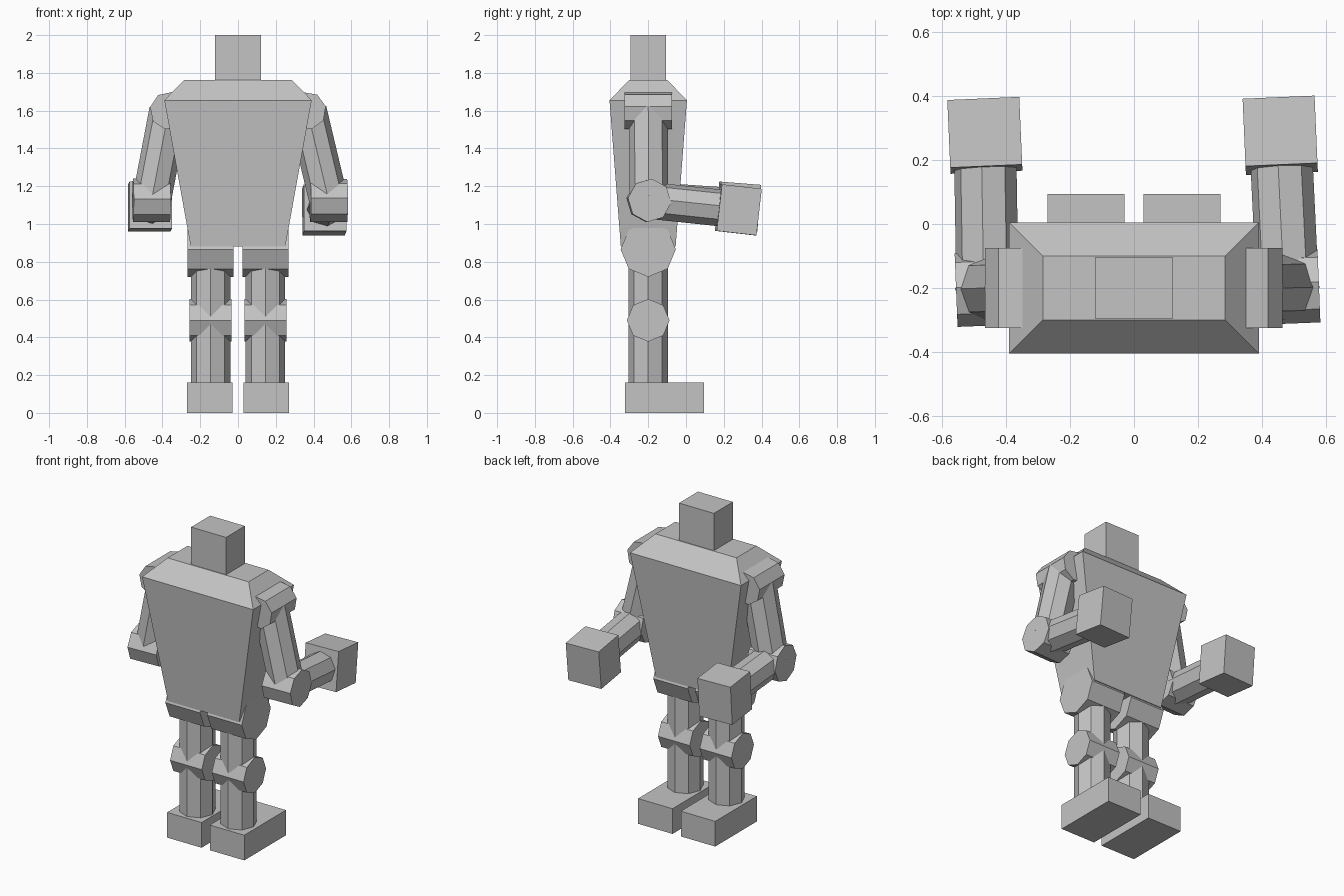
import bpy
import bmesh
from math import radians
from mathutils import Matrix, Vector, Euler

old = bpy.data.objects.get("Cube")
if old:
    bpy.data.objects.remove(old, do_unlink=True)

grey = bpy.data.materials.new("plain_grey")
grey.use_nodes = True
colour = (0.55, 0.55, 0.55, 1)
grey.diffuse_color = colour
grey.node_tree.nodes["Principled BSDF"].inputs["Base Color"].default_value = colour

BODY_Y = -0.2  # depth of the body's centre line


def finish(bm, name):
    bmesh.ops.recalc_face_normals(bm, faces=bm.faces)
    mesh = bpy.data.meshes.new(name)
    bm.to_mesh(mesh)
    bm.free()
    mesh.materials.append(grey)
    obj = bpy.data.objects.new(name, mesh)
    bpy.context.collection.objects.link(obj)
    return obj


def box(name, centre, size, turn=(0, 0, 0)):
    """Box with its size and a turn in degrees."""
    bm = bmesh.new()
    rot = Euler([radians(a) for a in turn]).to_matrix().to_4x4()
    bmesh.ops.create_cube(
        bm, size=1,
        matrix=Matrix.Translation(centre) @ rot @ Matrix.Diagonal((*size, 1)))
    return finish(bm, name)


def prism(name, start, end, radius, corner):
    """Eight-sided bar from start to end, one corner pointing along corner."""
    start, end = Vector(start), Vector(end)
    d = (end - start).normalized()
    u = Vector(corner)
    u = (u - d * u.dot(d)).normalized()
    frame = Matrix((u, d.cross(u), d)).transposed().to_4x4()
    bm = bmesh.new()
    bmesh.ops.create_cone(
        bm, cap_ends=True, segments=8, radius1=radius, radius2=radius,
        depth=(end - start).length,
        matrix=Matrix.Translation((start + end) / 2) @ frame)
    return finish(bm, name)


def loft(name, levels):
    """Stack of rectangles given as height, half width and half depth."""
    bm = bmesh.new()
    rings = [[bm.verts.new((sx * hx, BODY_Y + sy * hy, z))
              for sx, sy in ((-1, -1), (1, -1), (1, 1), (-1, 1))]
             for z, hx, hy in levels]
    bm.faces.new(rings[0])
    bm.faces.new(rings[-1])
    for low, high in zip(rings, rings[1:]):
        for i in range(4):
            j = (i + 1) % 4
            bm.faces.new((low[i], low[j], high[j], high[i]))
    return finish(bm, name)


# Head and tapered torso with sloping shoulders
box("head", (0, BODY_Y, 1.875), (0.245, 0.19, 0.25))
loft("torso", [(0.88, 0.25, 0.145), (1.655, 0.39, 0.205), (1.763, 0.285, 0.1)])

# Legs
for side, s in (("left", 1), ("right", -1)):
    def across(part, z, radius, inner, outer):
        prism(f"{side}_{part}", (s * inner, BODY_Y, z), (s * outer, BODY_Y, z),
              radius, (0, 0, 1))

    across("hip", 0.866, 0.146, 0.025, 0.268)
    across("knee", 0.49, 0.113, 0.035, 0.258)
    prism(f"{side}_leg", (s * 0.145, BODY_Y, 0.15), (s * 0.145, BODY_Y, 0.85),
          0.105, (1, 0, 0))
    box(f"{side}_foot", (s * 0.15, -0.115, 0.08), (0.242, 0.418, 0.16))

# Arms, each bent at the elbow with the forearm reaching backwards
arms = (
    ("left", 1, Vector((0.48, -0.197, 1.125)), Vector((0.457, 0.277, 1.075)), -6.5),
    ("right", -1, Vector((-0.458, -0.203, 1.125)), Vector((-0.466, 0.277, 1.092)), -4.5),
)
for side, s, elbow, hand, pitch in arms:
    shoulder = Vector((s * 0.367, BODY_Y, 1.6))
    reach = elbow - shoulder
    forward = hand - elbow
    half = Vector((0, 0.125, 0))
    prism(f"{side}_shoulder", shoulder - half, shoulder + half, 0.1, reach)
    prism(f"{side}_upper_arm", shoulder, elbow, 0.103, (0, 1, 0))
    axle = Vector((1, 0.04, 0)).normalized() * 0.098
    prism(f"{side}_elbow", elbow - axle, elbow + axle, 0.115, forward)
    prism(f"{side}_forearm", elbow, hand, 0.098, (1, 0, 0.12))
    box(f"{side}_hand", hand, (0.225, 0.212, 0.248), (pitch, 0, 2.5))
